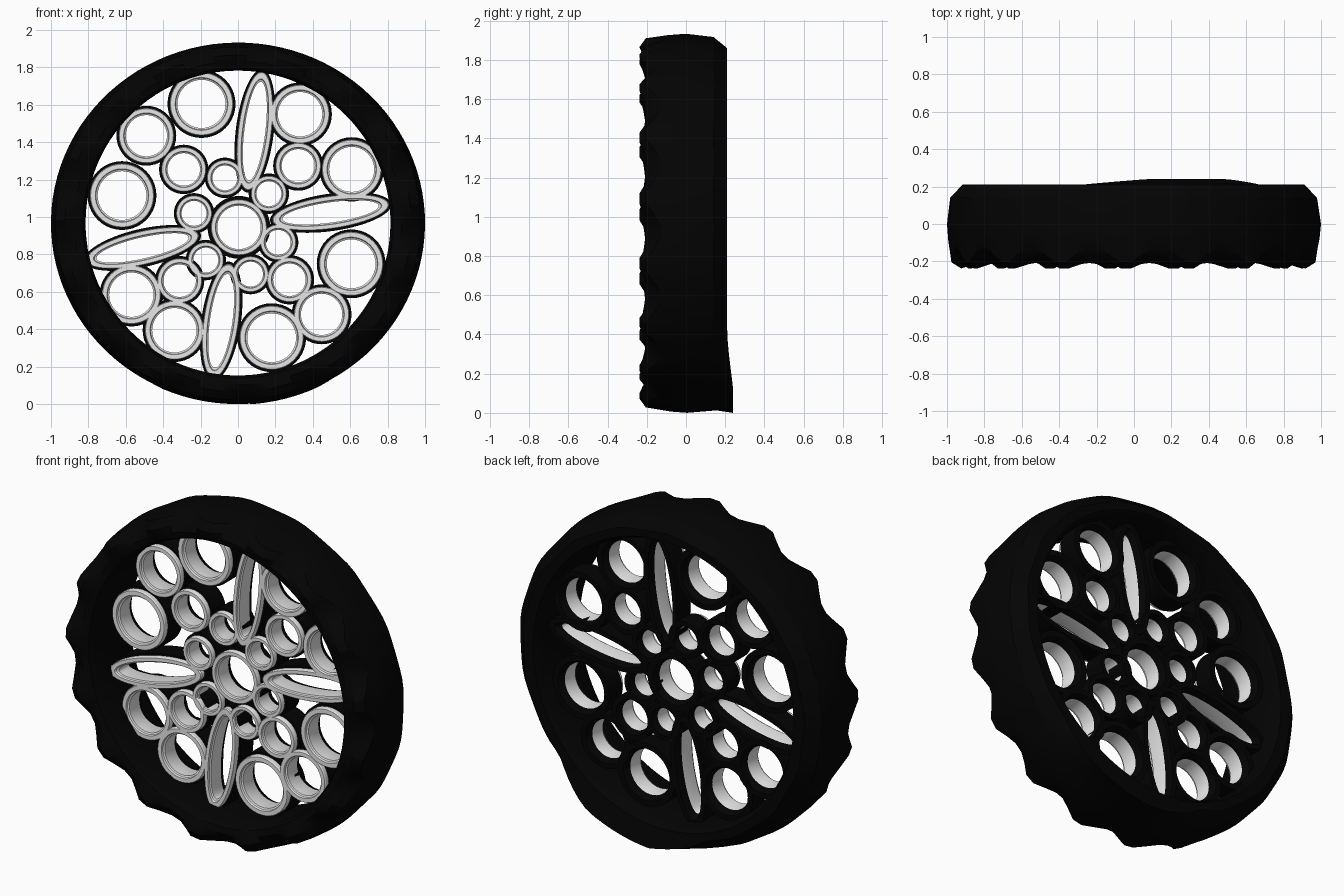
import bpy, bmesh, math
from math import cos, sin, pi, radians

if "Cube" in bpy.data.objects:
    bpy.data.objects.remove(bpy.data.objects["Cube"])


def material(name, v):
    m = bpy.data.materials.new(name)
    m.diffuse_color = (v, v, v, 1)
    m.use_nodes = True
    m.node_tree.nodes["Principled BSDF"].inputs["Base Color"].default_value = m.diffuse_color
    return m


BLACK = material("tyre_black", 0.001)
GREY = material("light_grey", 0.8)


def sweep(name, rows, mats, mat_of_row):
    """Skin closed loops; the last loop joins back to the first (a torus)."""
    bm = bmesh.new()
    loops = [[bm.verts.new(p) for p in row] for row in rows]
    n = len(loops[0])
    for i, a in enumerate(loops):
        b = loops[(i + 1) % len(loops)]
        for k in range(n):
            f = bm.faces.new((a[k], a[(k + 1) % n], b[(k + 1) % n], b[k]))
            f.material_index = mat_of_row[i]
    bmesh.ops.recalc_face_normals(bm, faces=bm.faces)
    me = bpy.data.meshes.new(name)
    bm.to_mesh(me)
    bm.free()
    for m in mats:
        me.materials.append(m)
    ob = bpy.data.objects.new(name, me)
    bpy.context.collection.objects.link(ob)
    bpy.context.view_layer.objects.active = ob
    for o in bpy.context.selected_objects:
        o.select_set(False)
    ob.select_set(True)
    bpy.ops.object.shade_smooth_by_angle(angle=radians(30))
    return ob


# Tyre: lathe with scalloped front shoulder, faceted back shoulder and a low bulge
CZ = 0.968
LUGS, SUB = 17, 6
N = LUGS * SUB
SCALLOP = (0, 0, 0.55, 1, 1, 0.55)
FACET = (0.003, 0.003, 0.008, 0.012, 0.012, 0.008)
# radius, y, notch depth, faceted amount, bulge amount
PROFILE = [(0.815, -0.17, 0, 0, 0), (0.83, -0.2, 0, 0, 0),
           (0.875, -0.222, 0.015, 0, 0), (0.925, -0.237, 0.06, 0, 0),
           (0.976, -0.205, 0.075, 0, 0), (0.993, -0.09, 0.02, 0, 0),
           (1.0, 0.0, 0, 0, 0.2), (0.985, 0.14, 0, 0.7, 0.6),
           (0.92, 0.21, 0, 1, 1), (0.845, 0.21, 0, 0, 0.3), (0.822, 0.17, 0, 0, 0)]


def bulge(deg):
    return max(0, min(1, (deg - 252) / 22, (318 - deg) / 18))


rows = []
for r, y, notch, facet, swell in PROFILE:
    row = []
    for k in range(N):
        a = pi / 2 + 2 * pi * (k + 0.25) / N
        w = bulge(math.degrees(a) % 360) * swell
        d = notch * SCALLOP[k % SUB]
        rr = r * (1 - facet * FACET[k % SUB])
        rr += w * (0.995 - rr) if r > 0.9 else 0
        # outer surface is slightly squashed in height, the opening is round
        t = max(0, min(1, (r - 0.84) / 0.1))
        row.append((rr * cos(a), y + d + 0.03 * w, CZ + rr * (1 - 0.035 * t) * sin(a)))
    rows.append(row)
low = min(p[2] for row in rows for p in row)
rows = [[(x, y, z - low if z < 0.1 else z) for x, y, z in row] for row in rows]
sweep("tyre", rows, [BLACK], [0] * len(rows))


# Spoke tubes: grey front lip and liner, black outer sleeve and flared back
def tube(name, x, z, rx, rz, wx, wz, tilt=0, sleeve=0.012, n=40):
    t = radians(tilt)
    # inward fraction of the lip width, y, grey?
    section = [(0.0, -0.01, 1), (0.0, -0.034, 1), (0.1, -0.04, 1), (0.7, -0.04, 1),
               (0.78, -0.028, 1), (1.0, -0.024, 1), (0.95, 0.07, 0),
               (0.5, 0.11, 0), (None, 0.11, 0), (None, -0.01, 0)]
    rows = []
    for f, y, _ in section:
        ax = rx + sleeve if f is None else rx - f * wx
        az = rz + sleeve if f is None else rz - f * wz
        row = []
        for k in range(n):
            a = 2 * pi * k / n
            u, v = ax * cos(a), az * sin(a)
            row.append((x + u * cos(t) - v * sin(t), y, z + u * sin(t) + v * cos(t)))
        rows.append(row)
    return sweep(name, rows, [BLACK, GREY], [s[2] for s in section])


tube("hub_ring", 0.005, 0.945, 0.15, 0.15, 0.034, 0.034, sleeve=0.018)

RINGS = [(-0.195, 1.605, 0.17), (-0.49, 1.435, 0.148), (-0.62, 1.115, 0.172),
         (-0.29, 1.255, 0.12), (-0.07, 1.21, 0.096), (-0.235, 1.02, 0.096),
         (0.165, 1.125, 0.096), (0.322, 1.275, 0.122), (0.332, 1.55, 0.158),
         (0.608, 1.255, 0.16), (0.605, 0.75, 0.172), (0.215, 0.865, 0.096),
         (0.067, 0.695, 0.096), (0.275, 0.665, 0.12), (0.447, 0.48, 0.148),
         (0.18, 0.355, 0.172), (-0.34, 0.395, 0.158), (-0.57, 0.585, 0.158),
         (-0.312, 0.66, 0.12), (-0.172, 0.77, 0.096)]
for i, (x, z, r) in enumerate(RINGS):
    w = 0.014 + 0.16 * r
    tube(f"spoke_ring_{i + 1}", x, z, r, r, w, w)

# Four long leaf-shaped spokes
LEAVES = [(0.09, 1.46, 0.32, 0.09, 83), (0.495, 1.025, 0.315, 0.088, 8),
          (-0.51, 0.835, 0.308, 0.09, 13), (-0.09, 0.445, 0.308, 0.094, 82)]
for i, (x, z, a, b, tilt) in enumerate(LEAVES):
    tube(f"leaf_spoke_{i + 1}", x, z, a, b, 0.055, 0.034, tilt, n=56)
